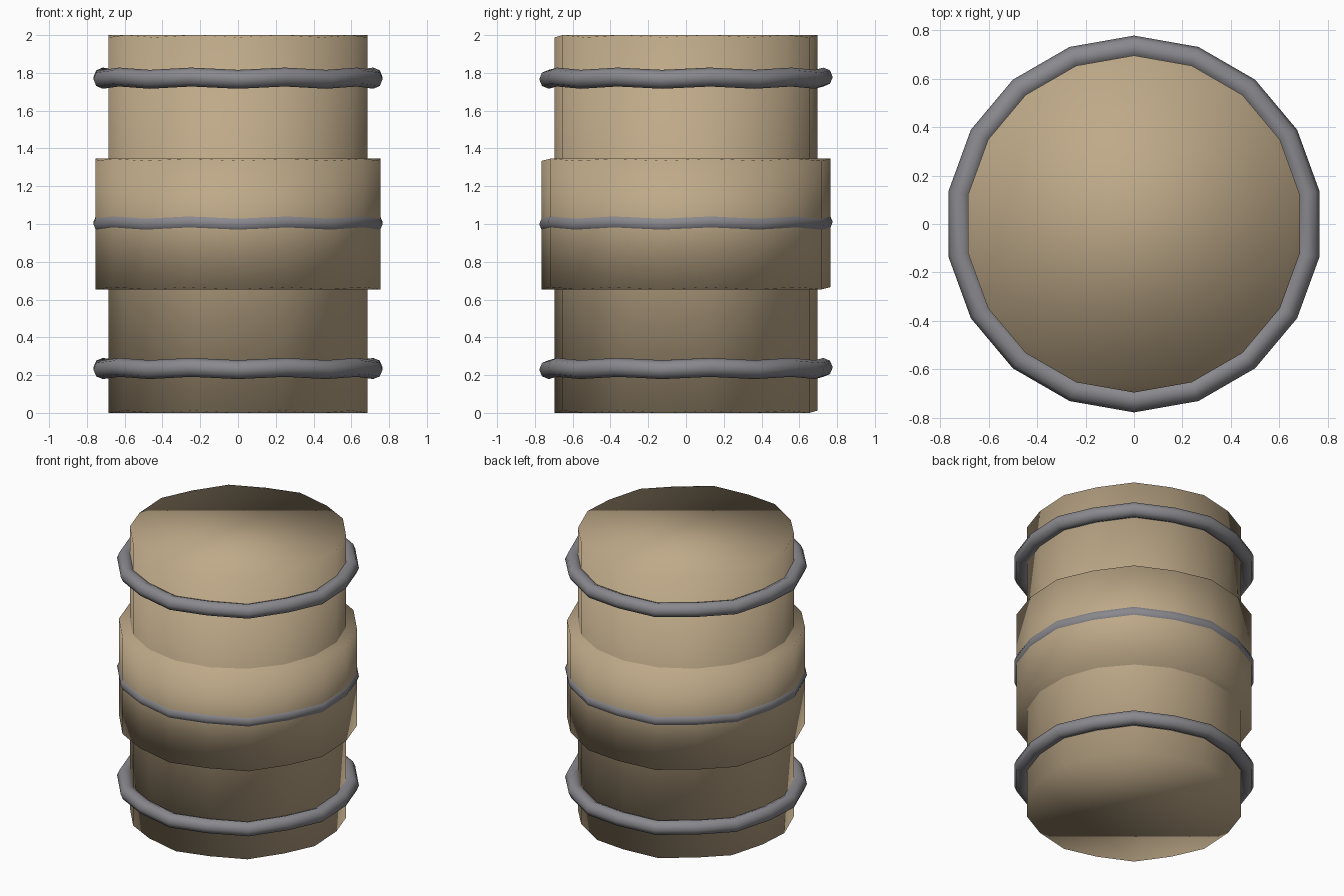
import bpy
from math import sin, cos, tau

if "Cube" in bpy.data.objects:
    bpy.data.objects.remove(bpy.data.objects["Cube"])

SIDES = 18
WOBBLE = 0.006


def material(name, color):
    m = bpy.data.materials.new(name)
    m.diffuse_color = color
    m.use_nodes = True
    m.node_tree.nodes["Principled BSDF"].inputs["Base Color"].default_value = m.diffuse_color
    return m


def ripple(i):
    # alternate corners sit slightly higher / lower for a hand-made look
    return WOBBLE if i % 2 == 0 else -WOBBLE


def make_object(name, verts, faces, mat):
    mesh = bpy.data.meshes.new(name)
    mesh.from_pydata(verts, [], faces)
    mesh.materials.append(mat)
    mesh.shade_smooth()
    obj = bpy.data.objects.new(name, mesh)
    bpy.context.collection.objects.link(obj)
    return obj


def lathe(name, profile, mat, closed):
    """Spin an (r, z) profile; corner 0 faces -y. Open profiles get end caps."""
    n = len(profile)
    verts = []
    for i in range(SIDES):
        a = tau * (i + SIDES / 4 * 3) / SIDES
        for r, z in profile:
            verts.append((r * cos(a), r * sin(a), z - ripple(i)))
    faces = []
    for i in range(SIDES):
        a, b = i * n, (i + 1) % SIDES * n
        for j in range(n if closed else n - 1):
            k = (j + 1) % n
            faces.append((a + j, b + j, b + k, a + k))
    if not closed:
        faces.append([i * n for i in reversed(range(SIDES))])
        faces.append([i * n + n - 1 for i in range(SIDES)])
    return make_object(name, verts, faces, mat)


wood = material("wood", (0.52, 0.40, 0.25, 1))
iron = material("iron", (0.25, 0.25, 0.27, 1))

# wooden body and wider belly
lathe("barrel_body", [(0.695, 0.006), (0.695, 1.994)], wood, False)
lathe("barrel_belly", [(0.765, 0.66), (0.765, 1.34)], wood, False)

# three metal hoops
for label, z in (("lower", 0.235), ("middle", 1.005), ("upper", 1.772)):
    ring = [(0.727 + 0.05 * cos(tau * k / 8), z + 0.05 * sin(tau * k / 8)) for k in range(8)]
    lathe(label + "_hoop", ring, iron, True)
